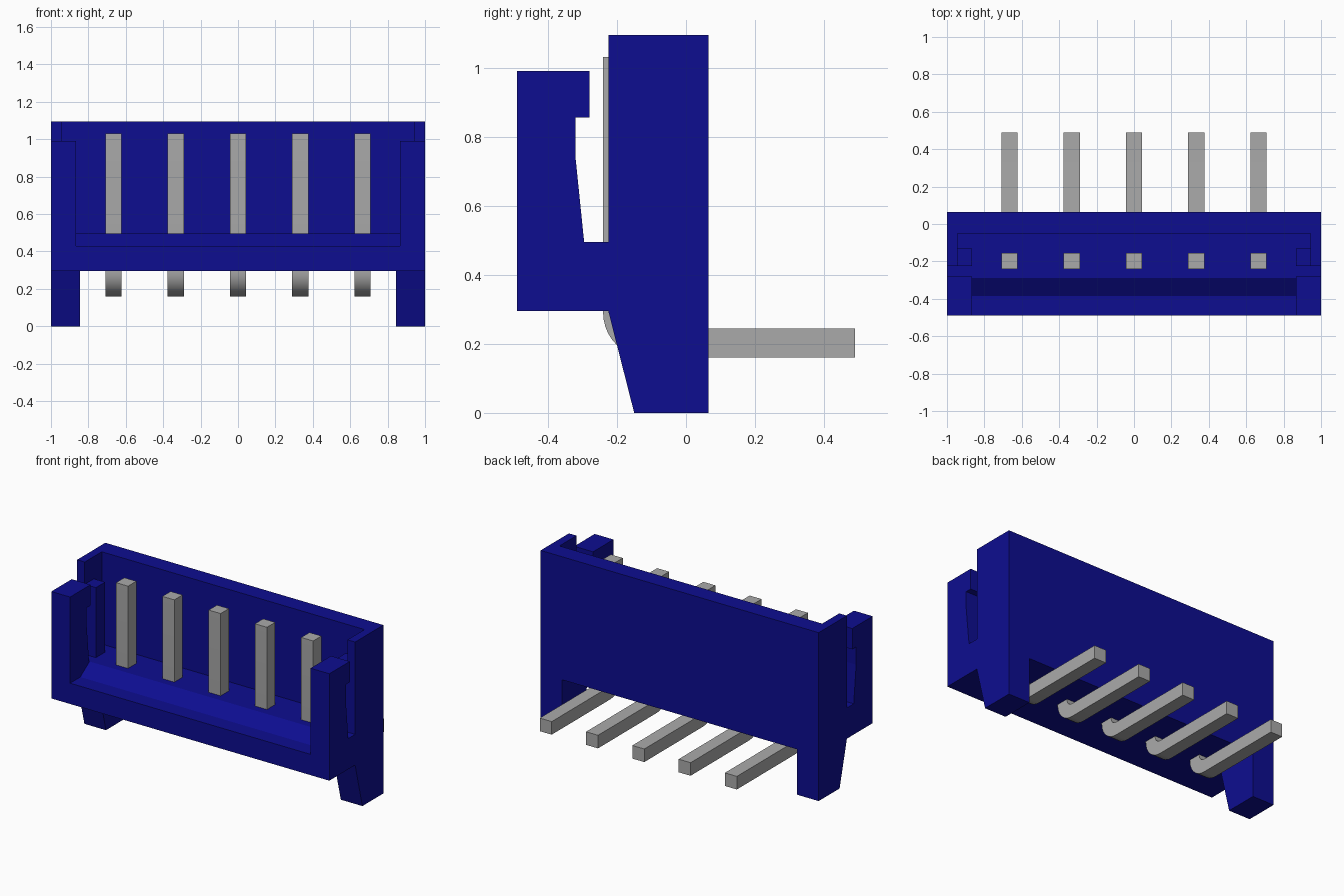
import bpy, bmesh, math

cube = bpy.data.objects.get("Cube")
if cube:
    bpy.data.objects.remove(cube, do_unlink=True)


def material(name, rgb, roughness=0.5):
    m = bpy.data.materials.new(name)
    m.use_nodes = True
    m.diffuse_color = (*rgb, 1)
    bsdf = m.node_tree.nodes["Principled BSDF"]
    bsdf.inputs["Base Color"].default_value = (*rgb, 1)
    bsdf.inputs["Roughness"].default_value = roughness
    return m


BLUE = material("deep blue plastic", (0.004, 0.004, 0.28))
GREY = material("pin grey", (0.40, 0.40, 0.40))


def extrude(name, profile, x0, x1, mat):
    """Extrude a closed (y, z) profile along x."""
    bm = bmesh.new()
    face = bm.faces.new([bm.verts.new((x0, y, z)) for y, z in profile])
    ext = bmesh.ops.extrude_face_region(bm, geom=[face])
    moved = [v for v in ext["geom"] if isinstance(v, bmesh.types.BMVert)]
    bmesh.ops.translate(bm, verts=moved, vec=(x1 - x0, 0, 0))
    bmesh.ops.recalc_face_normals(bm, faces=bm.faces)
    mesh = bpy.data.meshes.new(name)
    bm.to_mesh(mesh)
    bm.free()
    mesh.materials.append(mat)
    ob = bpy.data.objects.new(name, mesh)
    bpy.context.collection.objects.link(ob)
    return ob


def rect(y0, y1, z0, z1):
    return [(y0, z0), (y1, z0), (y1, z1), (y0, z1)]


# Housing: floor with sloped front lip, and the back wall
housing = extrude("housing", [
    (-0.49, 0.295), (0.065, 0.295), (0.065, 1.095), (-0.05, 1.095),
    (-0.05, 0.495), (-0.29, 0.495), (-0.385, 0.43), (-0.49, 0.43)], -1, 1, BLUE)

# Side features: (profile, inner x, outer x), mirrored left and right
hook_post = [(-0.49, 0.295), (-0.225, 0.295), (-0.225, 0.495), (-0.295, 0.495),
             (-0.32, 0.74), (-0.32, 0.855), (-0.28, 0.855), (-0.28, 0.99),
             (-0.49, 0.99)]
leg = [(-0.15, 0), (0.065, 0), (0.065, 0.40), (-0.225, 0.40), (-0.225, 0.295)]
side_parts = [
    (hook_post, 0.865, 1.0),
    (rect(-0.225, 0.065, 0.295, 1.095), 0.945, 1.0),   # end wall
    (rect(-0.225, -0.13, 0.40, 0.95), 0.865, 0.97),    # guide rib
    (leg, 0.845, 1.0),
]

bpy.context.view_layer.objects.active = housing
for side in (-1, 1):
    for profile, inner, outer in side_parts:
        part = extrude("side_piece", profile, side * inner, side * outer, BLUE)
        mod = housing.modifiers.new("join", 'BOOLEAN')
        mod.operation = 'UNION'
        mod.solver = 'EXACT'
        mod.object = part
        bpy.ops.object.modifier_apply(modifier=mod.name)
        bpy.data.objects.remove(part, do_unlink=True)

# Merge coplanar faces left by the unions
bm = bmesh.new()
bm.from_mesh(housing.data)
bmesh.ops.remove_doubles(bm, verts=bm.verts, dist=1e-4)
bmesh.ops.dissolve_limit(bm, angle_limit=math.radians(1),
                         verts=bm.verts, edges=bm.edges)
bm.to_mesh(housing.data)
bm.free()


# Pins: square bar rising through the floor, bent to the back below it
def arc(radius, a0, a1, steps=10):
    cy, cz = -0.11, 0.29
    angles = [math.radians(a0 + (a1 - a0) * i / steps) for i in range(steps + 1)]
    return [(cy + radius * math.cos(a), cz + radius * math.sin(a)) for a in angles]


pin_profile = ([(-0.24, 1.03)] + arc(0.13, 180, 270)
               + [(0.49, 0.16), (0.49, 0.245)] + arc(0.045, 270, 180)
               + [(-0.155, 1.03)])

for i in range(5):
    x = (i - 2) * 0.333
    pin = extrude(f"pin_{i + 1}", pin_profile, x - 0.043, x + 0.043, GREY)
    bpy.ops.object.select_all(action='DESELECT')
    pin.select_set(True)
    bpy.context.view_layer.objects.active = pin
    bpy.ops.object.shade_smooth_by_angle(angle=math.radians(30))
